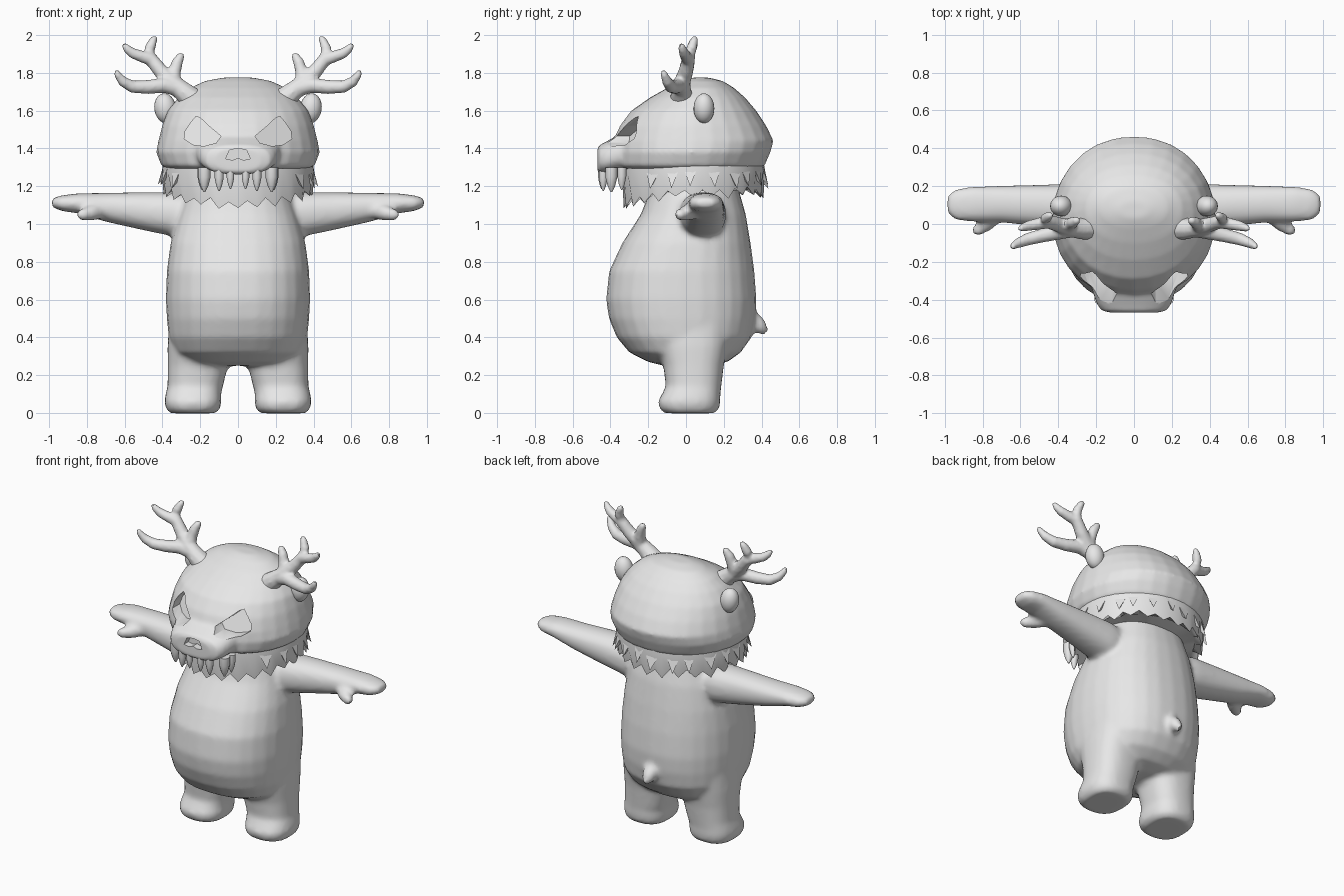
import bpy, bmesh, math, random
from mathutils import Vector, Matrix

if "Cube" in bpy.data.objects:
    bpy.data.objects.remove(bpy.data.objects["Cube"])

random.seed(4)
grey = bpy.data.materials.new("plain_grey")
grey.diffuse_color = (0.8, 0.8, 0.8, 1)
grey.use_nodes = True
grey.node_tree.nodes["Principled BSDF"].inputs["Base Color"].default_value = grey.diffuse_color


def ring(axis, t, a0, a1, b0, b1, p=2.3, n=28):
    """Rounded section across an axis, filling the box a0..a1 by b0..b1."""
    out = []
    for i in range(n):
        c, s = math.cos(math.tau * i / n), math.sin(math.tau * i / n)
        a = (a0 + a1) / 2 + (a1 - a0) / 2 * math.copysign(abs(c) ** (2 / p), c)
        b = (b0 + b1) / 2 + (b1 - b0) / 2 * math.copysign(abs(s) ** (2 / p), s)
        out.append({'x': (t, a, b), 'y': (a, t, b), 'z': (a, b, t)}[axis])
    return out


def loft(bm, rings):
    """Closed skin through a row of rings."""
    vs = [[bm.verts.new(p) for p in r] for r in rings]
    n = len(vs[0])
    faces = [bm.faces.new(vs[0]), bm.faces.new(vs[-1])]
    for u, v in zip(vs, vs[1:]):
        for i in range(n):
            j = (i + 1) % n
            faces.append(bm.faces.new((u[i], u[j], v[j], v[i])))
    bmesh.ops.recalc_face_normals(bm, faces=faces)


def tube(bm, pts, s=1, n=10):
    """Round limb through (x, y, z, radius) points; s = -1 mirrors it."""
    co = [Vector((s * p[0], p[1], p[2])) for p in pts]
    rings = []
    for i, p in enumerate(pts):
        d = co[min(i + 1, len(co) - 1)] - co[max(i - 1, 0)]
        q = d.to_track_quat('Z', 'Y')
        rings.append([co[i] + q @ Vector((p[3] * math.cos(math.tau * k / n),
                                          p[3] * math.sin(math.tau * k / n), 0)) for k in range(n)])
    end = co[-1] + (co[-1] - co[-2]).normalized() * pts[-1][3] * 0.6
    rings.append([end + (v - co[-1]) * 0.4 for v in rings[-1]])
    loft(bm, rings)


def make(name, bm):
    me = bpy.data.meshes.new(name)
    bm.to_mesh(me)
    bm.free()
    ob = bpy.data.objects.new(name, me)
    bpy.context.collection.objects.link(ob)
    me.materials.append(grey)
    return ob


def blend(ob, voxel, rounds, cutter=None):
    """Merge overlapping pieces into one soft skin, then carve it."""
    m = ob.modifiers.new("merge", 'REMESH')
    m.mode, m.voxel_size = 'VOXEL', voxel
    m = ob.modifiers.new("soften", 'SMOOTH')
    m.factor, m.iterations = 0.5, rounds
    if cutter:
        m = ob.modifiers.new("carve", 'BOOLEAN')
        m.operation, m.solver, m.object = 'DIFFERENCE', 'EXACT', cutter
    bpy.context.view_layer.update()
    dg = bpy.context.evaluated_depsgraph_get()
    me = bpy.data.meshes.new_from_object(ob.evaluated_get(dg))
    ob.modifiers.clear()
    ob.data = me
    me.materials.clear()
    me.materials.append(grey)
    if cutter:
        bpy.data.objects.remove(cutter)


# Body: torso with round belly, legs, arms, thumbs and tail
bm = bmesh.new()
torso = [(.25, .15, -.12, .13), (.27, .27, -.2, .22), (.32, .335, -.3, .29), (.4, .367, -.367, .347),
         (.5, .377, -.408, .367), (.6, .382, -.423, .373), (.75, .377, -.407, .362),
         (.9, .357, -.337, .342), (1.05, .315, -.24, .317), (1.18, .27, -.19, .28), (1.26, .24, -.16, .25)]
loft(bm, [ring('z', z, -h, h, f, b) for z, h, f, b in torso])
leg = [(-.002, .12, .36, -.11, .15), (.02, .095, .38, -.14, .175), (.06, .088, .39, -.148, .182),
       (.1, .09, .383, -.127, .182), (.14, .08, .373, -.107, .187), (.25, .053, .372, -.12, .2),
       (.35, .04, .373, -.15, .22), (.55, .04, .36, -.2, .25)]
arm = [(.18, -.04, .2, .93, 1.14), (.33, -.035, .212, .932, 1.168), (.5, -.012, .207, .967, 1.168),
       (.7, .008, .202, 1.012, 1.165), (.85, .013, .197, 1.057, 1.162), (.93, .018, .187, 1.068, 1.152),
       (.97, .038, .167, 1.083, 1.142), (.988, .065, .145, 1.093, 1.128)]
for s in (1, -1):
    loft(bm, [ring('z', z, s * a, s * b, c, d, 2.5) for z, a, b, c, d in leg])
    loft(bm, [ring('x', s * x, a, b, c, d) for x, a, b, c, d in arm])
    tube(bm, [(.70, .08, 1.08, .05), (.78, .0, 1.058, .042), (.835, -.04, 1.047, .03)], s)
tube(bm, [(0, .32, .51, .055), (0, .385, .465, .045), (0, .412, .435, .03)])
blend(make("body", bm), .016, 5)

# Skull mask: cranium and muzzle, carved by eye sockets and nose hole
bm = bmesh.new()
skull = [(1.293, .38, -.36, .40), (1.31, .407, -.385, .417), (1.38, .433, -.39, .447),
         (1.44, .422, -.385, .464), (1.52, .402, -.35, .425), (1.6, .372, -.29, .372),
         (1.67, .315, -.19, .312), (1.72, .255, -.10, .255), (1.757, .175, -.02, .195), (1.775, .08, .03, .12)]
loft(bm, [ring('z', z, -h, h, f, b, 2.1) for z, h, f, b in skull])
muzzle = [(-.1, .28, 1.29, 1.56), (-.3, .235, 1.28, 1.5), (-.38, .212, 1.268, 1.46),
          (-.43, .193, 1.262, 1.432), (-.458, .17, 1.263, 1.418), (-.469, .12, 1.28, 1.40)]
loft(bm, [ring('y', y, -h, h, a, b, 2.5) for y, h, a, b in muzzle])
cut = bmesh.new()
eye = [(.09, 1.465), (.115, 1.43), (.18, 1.412), (.24, 1.42), (.285, 1.45), (.28, 1.49),
       (.255, 1.53), (.222, 1.57), (.2, 1.562), (.15, 1.515)]
for s in (1, -1):
    loft(cut, [[(s * x, -.7, z) for x, z in eye],
               [(s * x, -.35 + .55 * x + .5 * (z - 1.46), z) for x, z in eye]])
nose = [(-.065, 1.345), (-.03, 1.338), (0, 1.35), (.03, 1.338), (.065, 1.345),
        (.045, 1.392), (0, 1.4), (-.045, 1.392)]
loft(cut, [[(x, -.7, z) for x, z in nose], [(x, -.425, z) for x, z in nose]])
cutter = make("socket_cutter", cut)
cutter.hide_render = True
blend(make("skull", bm), .012, 6, cutter)

# Teeth: two long fangs each side and a row of small front teeth
bm = bmesh.new()
for s in (1, -1):
    for x, y, z0, z1, r in [(.178, -.395, 1.3, 1.17, .033), (.19, -.34, 1.3, 1.18, .025),
                            (.1, -.438, 1.29, 1.175, .024), (.04, -.446, 1.285, 1.185, .02)]:
        levels = [(z0, r), (z0 * .6 + z1 * .4, r), (z0 * .25 + z1 * .75, r * .65), (z1, r * .15)]
        loft(bm, [ring('z', z, s * x - q, s * x + q, y - q, y + q, 2, 10) for z, q in levels])
make("teeth", bm)

# Fur: ragged collar and beard under the skull, with a second row of tufts
bm = bmesh.new()
N = 48


def fur_point(a, k, z):
    return (.41 * k * math.cos(a), .04 + .385 * k * math.sin(a), z)


rows = [[], [], [], [], []]
for i in range(N):
    a = math.tau * i / N
    front = max(0, -math.sin(a)) ** 2
    z = 1.145 - .07 * front + random.uniform(-.012, .012) + (.045 if i % 2 else 0)
    rows[0].append(fur_point(a, .93, 1.4))
    rows[1].append(fur_point(a, .985, 1.28))
    rows[2].append(fur_point(a, .96 - (.03 if i % 2 else 0), z))
    rows[3].append(fur_point(a, .84, 1.19 - .05 * front))
    rows[4].append(fur_point(a, .4, 1.16))
loft(bm, rows)
for i in range(22):
    a = math.tau * i / 22 + random.uniform(-.05, .05)
    if math.sin(a) < -.6:
        continue
    z, d = random.uniform(1.28, 1.31), random.uniform(.09, .13)
    v = [bm.verts.new(p) for p in (fur_point(a - d, .97, z), fur_point(a + d, .97, z),
                                   fur_point(a, .88, z - .04), fur_point(a, 1.035, z - .1))]
    faces = [bm.faces.new([v[j] for j in f]) for f in ((0, 1, 2), (0, 1, 3), (1, 2, 3), (2, 0, 3))]
    bmesh.ops.recalc_face_normals(bm, faces=faces)
make("fur_collar", bm)

# Antlers: beam with an outer tine, an inner tine and a forked top
tines = [
    [(.22, -.02, 1.64, .07), (.29, -.025, 1.7, .055), (.35, -.02, 1.75, .045), (.41, 0, 1.81, .04),
     (.465, .015, 1.88, .036), (.467, .03, 1.93, .03), (.45, .042, 1.97, .023), (.44, .047, 1.988, .016)],
    [(.455, .01, 1.87, .035), (.51, .0, 1.887, .032), (.56, -.01, 1.905, .028), (.59, -.02, 1.93, .022),
     (.602, -.025, 1.95, .015)],
    [(.31, -.025, 1.715, .045), (.39, -.04, 1.735, .042), (.48, -.06, 1.725, .038), (.56, -.08, 1.727, .034),
     (.61, -.1, 1.755, .028), (.637, -.115, 1.79, .02), (.643, -.12, 1.81, .014)],
    [(.345, -.015, 1.755, .042), (.335, .0, 1.81, .034), (.32, .01, 1.86, .03), (.3, .02, 1.895, .02)]]
for s, side in ((1, "left"), (-1, "right")):
    bm = bmesh.new()
    for t in tines:
        tube(bm, t, s)
    blend(make("antler_" + side, bm), .01, 4)
    # Ear: small round lobe behind the antler
    bm = bmesh.new()
    m = (Matrix.Translation((s * .385, .095, 1.612)) @ Matrix.Rotation(s * .15, 4, 'Y')
         @ Matrix.Diagonal((.058, .055, .08, 1)))
    bmesh.ops.create_uvsphere(bm, u_segments=20, v_segments=12, radius=1, matrix=m)
    make("ear_" + side, bm)

# Smooth shading that keeps the carved and ragged edges crisp
for ob in bpy.context.collection.objects:
    ob.select_set(True)
    bpy.context.view_layer.objects.active = ob
bpy.ops.object.shade_smooth_by_angle(angle=math.radians(40))
